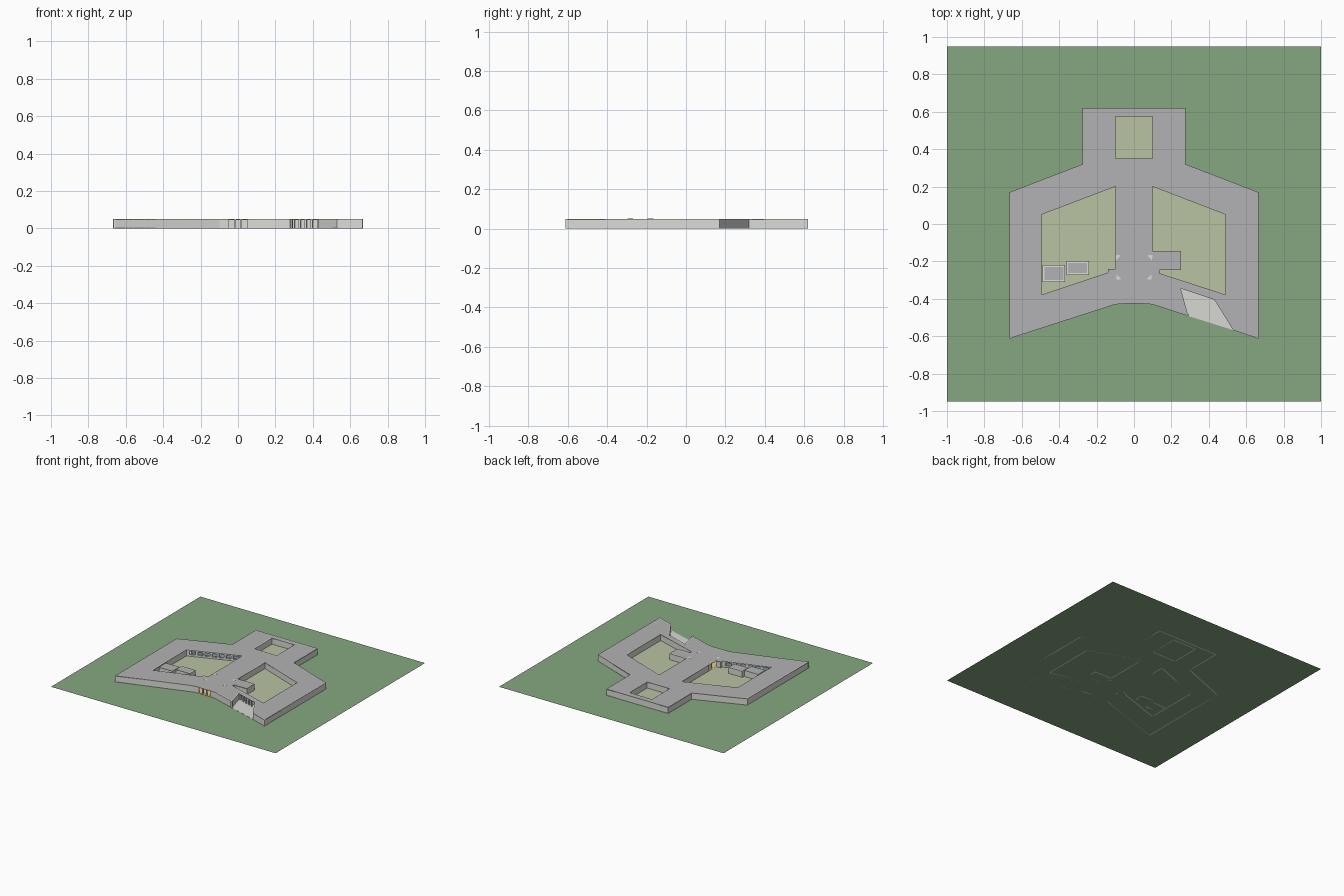
import bpy, bmesh, math
from mathutils import Matrix, Vector

if "Cube" in bpy.data.objects:
    bpy.data.objects.remove(bpy.data.objects["Cube"])

H = 0.05      # wall height
T = 0.010     # wall thickness


def material(name, rgb):
    m = bpy.data.materials.new(name)
    m.diffuse_color = (*rgb, 1)
    m.use_nodes = True
    m.node_tree.nodes["Principled BSDF"].inputs["Base Color"].default_value = m.diffuse_color
    return m


GREEN = material("lawn_green", (0.24, 0.39, 0.22))
GRASS = material("court_grass", (0.48, 0.54, 0.36))
WALL = material("wall_white", (0.72, 0.72, 0.68))
FLOOR = material("floor_white", (0.68, 0.68, 0.65))
ROOF = material("roof_grey", (0.45, 0.45, 0.46))
ORANGE = material("lobby_orange", (0.85, 0.6, 0.2))
GLASS = material("glass_blue", (0.35, 0.5, 0.6))


def add(name, mesh, mat):
    ob = bpy.data.objects.new(name, mesh)
    bpy.context.collection.objects.link(ob)
    mesh.materials.clear()
    mesh.materials.append(mat)
    return ob


def slab(name, rings, z0, z1, mat):
    """Flat slab from nested outlines; inner outlines become holes."""
    cu = bpy.data.curves.new(name, 'CURVE')
    cu.dimensions, cu.fill_mode, cu.extrude = '2D', 'BOTH', (z1 - z0) / 2
    for ring in rings:
        sp = cu.splines.new('POLY')
        sp.points.add(len(ring) - 1)
        for p, (x, y) in zip(sp.points, ring):
            p.co = (x, y, 0, 1)
        sp.use_cyclic_u = True
    tmp = bpy.data.objects.new("tmp", cu)
    bpy.context.collection.objects.link(tmp)
    bpy.context.view_layer.update()
    dg = bpy.context.evaluated_depsgraph_get()
    mesh = bpy.data.meshes.new_from_object(tmp.evaluated_get(dg))
    bpy.data.objects.remove(tmp)
    mesh.transform(Matrix.Translation((0, 0, (z0 + z1) / 2)))
    return add(name, mesh, mat)


def wall_piece(bm, a, b, f0, f1, z0, z1):
    """Box along a-b between two fractions, thickened to the left."""
    a, b = Vector(a), Vector(b)
    d = b - a
    n = Vector((-d.y, d.x)).normalized() * T
    c = a + d * (f0 + f1) / 2 + n / 2
    m = (Matrix.Translation((c.x, c.y, (z0 + z1) / 2))
         @ Matrix.Rotation(math.atan2(d.y, d.x), 4, 'Z')
         @ Matrix.Diagonal((d.length * (f1 - f0), T, z1 - z0, 1)))
    bmesh.ops.create_cube(bm, size=1, matrix=m)


def walls(name, ring, openings={}):
    """openings: edge index -> (count, sill, head, start, end)."""
    bm = bmesh.new()
    for i, a in enumerate(ring):
        b = ring[(i + 1) % len(ring)]
        if i not in openings:
            wall_piece(bm, a, b, 0, 1, 0, H)
            continue
        n, sill, head, s, e = openings[i]
        if s > 0:
            wall_piece(bm, a, b, 0, s, 0, H)
        if e < 1:
            wall_piece(bm, a, b, e, 1, 0, H)
        wall_piece(bm, a, b, s, e, head, H)
        if sill > 0:
            wall_piece(bm, a, b, s, e, 0, sill)
        step = (e - s) / n
        for k in range(1, n):
            f = s + k * step
            wall_piece(bm, a, b, f - step * .15, f + step * .15, sill, head)
    mesh = bpy.data.meshes.new(name)
    bm.to_mesh(mesh)
    bm.free()
    return add(name, mesh, WALL)


def rect(x0, x1, y0, y1):
    return [(x0, y0), (x1, y0), (x1, y1), (x0, y1)]


# Outlines, ordered so the building interior is on the left
outer = [(0.1, -0.43), (0.29, -0.492), (0.25, -0.345), (0.43, -0.405),
         (0.53, -0.567), (0.665, -0.612), (0.665, 0.17), (0.275, 0.32),
         (0.275, 0.62), (-0.275, 0.62), (-0.275, 0.32), (-0.665, 0.17),
         (-0.665, -0.612), (-0.1, -0.43), (-0.05, -0.426), (0.05, -0.426)]
hull = [p for i, p in enumerate(outer) if i not in (2, 3)]
left_court = [(-0.1, 0.2), (-0.1, -0.15), (-0.1, -0.24), (-0.14, -0.24),
              (-0.14, -0.26), (-0.495, -0.378), (-0.495, 0.05)][::-1]
left_court = left_court[::-1]
right_court = [(0.1, 0.2), (0.49, 0.05), (0.49, -0.378), (0.135, -0.263),
               (0.135, -0.245), (0.25, -0.245), (0.25, -0.145), (0.1, -0.145)]
back_court = rect(-0.1, 0.1, 0.35, 0.575)


def oriented(ring):
    """Courtyards run clockwise so their walls thicken outward."""
    area = sum(a[0] * b[1] - b[0] * a[1] for a, b in zip(ring, ring[1:] + ring[:1]))
    return ring if area < 0 else ring[::-1]


left_court, right_court, back_court = map(oriented, (left_court, right_court, back_court))
courts = [left_court, right_court, back_court]

# Site and floors
bm = bmesh.new()
bmesh.ops.create_grid(bm, x_segments=1, y_segments=1, size=1, matrix=Matrix.Diagonal((1, 0.95, 1, 1)))
lawn = bpy.data.meshes.new("lawn")
bm.to_mesh(lawn)
bm.free()
add("lawn", lawn, GREEN)
slab("building_floor", [hull] + courts, 0.0005, 0.0015, FLOOR)
for nm, ring in zip(("left", "right", "back"), courts):
    slab(nm + "_court_grass", [ring], 0.0005, 0.0015, GRASS)
slab("lobby_floor", [[(-0.1, -0.43), (-0.05, -0.426), (0.05, -0.426), (0.1, -0.43),
                      (0.1, -0.15), (-0.1, -0.15)]], 0.0015, 0.0025, ORANGE)

# Roof with open courtyards
slab("roof", [outer] + courts, H - 0.003, H, ROOF)

# Outer walls: notch side is glazed, porch entrance at the front centre
walls("outer_walls", outer, {2: (5, 0, 0.046, 0.08, 0.97),
                             14: (3, 0, 0.046, 0, 1)})


def edge_of(ring, p, q):
    n = len(ring)
    return next(i for i in range(n) if {ring[i], ring[(i + 1) % n]} == {p, q})


# Courtyard walls with window rows
north = edge_of(left_court, (-0.495, 0.05), (-0.1, 0.2))
south = edge_of(left_court, (-0.14, -0.26), (-0.495, -0.378))
lobby = edge_of(left_court, (-0.1, -0.15), (-0.1, -0.24))
walls("left_court_walls", left_court, {north: (7, 0.015, 0.04, 0.06, 0.94),
                                       south: (6, 0.015, 0.04, 0.06, 0.94),
                                       lobby: (1, 0, 0.046, 0, 1)})
walls("right_court_walls", right_court)
walls("back_court_walls", back_court)

# Glass strips just behind the courtyard windows
for nm, dy, p, q in (("north", 0.012, (-0.47, 0.06), (-0.13, 0.189)),
                     ("south", -0.012, (-0.47, -0.37), (-0.16, -0.267))):
    slab(nm + "_window_glass", [[(p[0], p[1] + dy), (q[0], q[1] + dy),
                                 (q[0], q[1] + dy + 0.002), (p[0], p[1] + dy + 0.002)]],
         0.015, 0.04, GLASS)

# Two small rooms standing in the left courtyard
for nm, box in (("outer_hut", (-0.488, -0.368, -0.31, -0.22)),
                ("inner_hut", (-0.362, -0.24, -0.272, -0.198))):
    walls(nm + "_walls", rect(*box))
    slab(nm + "_roof", [rect(*box)], H - 0.003, H, ROOF)

# Triangular lobby columns, mirrored left and right
for side, s in (("left", -1), ("right", 1)):
    for nm, tri in (("back", [(0.07, -0.165), (0.1, -0.165), (0.095, -0.195)]),
                    ("front", [(0.093, -0.27), (0.095, -0.298), (0.068, -0.295)])):
        slab(f"{side}_{nm}_column", [[(s * x, y) for x, y in tri]], 0, H + 0.0005, WALL)
